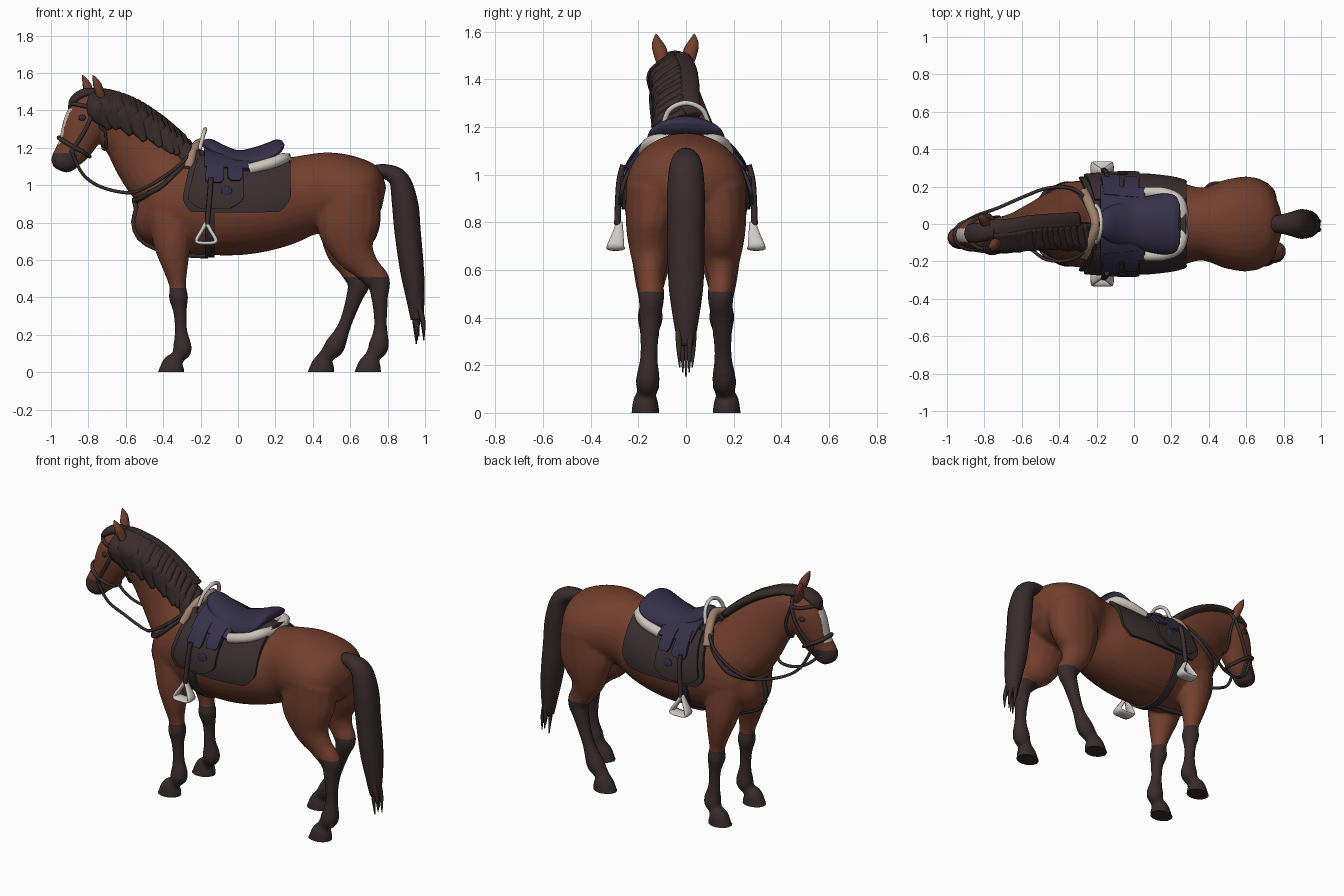
import bpy, math
from mathutils import Vector
from mathutils.bvhtree import BVHTree

old = bpy.data.objects.get("Cube")
if old:
    bpy.data.objects.remove(old)


def material(name, *rgb):
    m = bpy.data.materials.new(name)
    m.use_nodes = True
    m.diffuse_color = (*rgb, 1)
    bsdf = next(n for n in m.node_tree.nodes if n.type == 'BSDF_PRINCIPLED')
    bsdf.inputs["Base Color"].default_value = (*rgb, 1)
    return m


coat = material("bay coat", .168, .05, .027)
dark = material("dark hair", .04, .024, .024)
white = material("white marking", .6, .55, .5)
tack = material("dark leather", .041, .027, .029)
blue = material("blue leather", .035, .029, .064)
tan = material("tan fleece", .36, .23, .16)
metal = material("pale metal", .62, .59, .56)
Y = Vector((0, 1, 0))


def smooth_path(pts, n=5):
    """Catmull-Rom resampling of points with any number of components."""
    out = []
    for i in range(len(pts) - 1):
        p0, p1 = pts[max(i - 1, 0)], pts[i]
        p2, p3 = pts[i + 1], pts[min(i + 2, len(pts) - 1)]
        for k in range(n):
            t = k / n
            out.append([(2 * b + (c - a) * t + (2 * a - 5 * b + 4 * c - d) * t * t
                         + (3 * b - a - 3 * c + d) * t ** 3) / 2
                        for a, b, c, d in zip(p0, p1, p2, p3)])
    return out + [list(pts[-1])]


def make(name, verts, faces, mat):
    me = bpy.data.meshes.new(name)
    me.from_pydata(verts, [], faces)
    me.materials.append(mat)
    me.shade_smooth()
    ob = bpy.data.objects.new(name, me)
    bpy.context.collection.objects.link(ob)
    return ob


def tube(name, stations, mat, sides=16, droop=0):
    """Loft of ellipses; a station is x, y, z, in-plane radius, sideways radius."""
    st = smooth_path(stations)
    cs = [Vector(s[:3]) for s in st]
    verts, faces = [], []
    for i, s in enumerate(st):
        t = (cs[min(i + 1, len(cs) - 1)] - cs[max(i - 1, 0)]).normalized()
        av = Y.cross(t).normalized()
        bv = t.cross(av)
        for k in range(sides):
            g = math.tau * k / sides
            v = cs[i] + av * max(s[3], .002) * math.cos(g) + bv * max(s[4], .002) * math.sin(g)
            v.z -= droop * v.y ** 2
            verts.append(v)
    for i in range(len(st) - 1):
        for k in range(sides):
            j, q = i * sides, (k + 1) % sides
            faces.append((j + k, j + q, j + sides + q, j + sides + k))
    faces += [tuple(range(sides))[::-1], tuple(range(len(verts) - sides, len(verts)))]
    return make(name, verts, faces, mat)


def apply_all(ob):
    bpy.ops.object.select_all(action='DESELECT')
    ob.select_set(True)
    bpy.context.view_layer.objects.active = ob
    bpy.ops.object.convert(target='MESH')


# Horse: torso, neck, head and legs fused into one skin
parts = [
    tube("torso", [(-.535, 0, .88, .07, .08), (-.485, 0, .87, .18, .16), (-.4, 0, .88, .24, .215),
                   (-.25, 0, .9, .27, .235), (0, 0, .875, .25, .25), (.2, 0, .9, .235, .235),
                   (.36, 0, .945, .215, .195), (.5, 0, .96, .215, .24), (.64, 0, .955, .19, .245),
                   (.73, 0, .94, .145, .185), (.78, 0, .93, .06, .08)], coat, 32),
    tube("neck", [(-.25, 0, .93, .2, .2), (-.38, 0, 1.03, .2, .19), (-.48, -.005, 1.15, .19, .135),
                  (-.575, -.02, 1.265, .16, .1), (-.66, -.035, 1.34, .138, .085),
                  (-.74, -.045, 1.4, .1, .075), (-.8, -.045, 1.425, .06, .05)], coat, 24),
    tube("head", [(-.76, -.045, 1.475, .04, .05), (-.785, -.045, 1.415, .1, .085),
                  (-.82, -.05, 1.32, .117, .092), (-.87, -.06, 1.21, .096, .072),
                  (-.915, -.07, 1.15, .078, .06), (-.937, -.075, 1.11, .068, .06),
                  (-.95, -.078, 1.08, .038, .038)], coat, 24),
]
front_leg = [(-.36, .13, .85, .13, .09), (-.35, .14, .68, .1, .09), (-.335, .15, .56, .068, .066),
             (-.322, .15, .46, .045, .046), (-.318, .15, .4, .052, .054), (-.31, .155, .32, .036, .037),
             (-.305, .155, .22, .034, .034), (-.298, .16, .125, .052, .05), (-.322, .165, .08, .038, .041),
             (-.345, .17, .045, .06, .054), (-.36, .17, -.03, .077, .061)]
hind_leg = [(.6, .12, .95, .165, .135), (.59, .145, .78, .168, .108), (.62, .15, .65, .115, .08),
            (.685, .15, .56, .075, .057), (.748, .145, .485, .066, .054), (.757, .15, .4, .045, .046),
            (.762, .155, .25, .035, .036), (.752, .16, .14, .055, .05), (.72, .165, .085, .041, .041),
            (.705, .17, .045, .061, .054), (.69, .17, -.03, .077, .061)]
for side in (1, -1):
    parts.append(tube("foreleg", [(x, side * y, *r) for x, y, *r in front_leg], coat))
    # the left hind leg steps forward
    step = .25 if side > 0 else 0
    parts.append(tube("hind_leg", [(x - step * min(1, max(0, (.75 - z) / .65)), side * y, z, a, b)
                                   for x, y, z, a, b in hind_leg], coat))
horse = parts[0]
bpy.ops.object.select_all(action='DESELECT')
for p in parts:
    p.select_set(True)
bpy.context.view_layer.objects.active = horse
bpy.ops.object.join()
horse.name = "horse_body"
mod = horse.modifiers.new("skin", 'REMESH')
mod.mode, mod.voxel_size = 'VOXEL', .0095
mod = horse.modifiers.new("soften", 'SMOOTH')
mod.factor, mod.iterations = .5, 7
apply_all(horse)
me = horse.data
for v in me.vertices:
    v.co.z = max(v.co.z, 0)
me.materials.clear()
for m in (coat, dark, white):
    me.materials.append(m)
# Dark stockings and muzzle, white blaze
for f in me.polygons:
    x, y, z = f.center
    stocking = z < (.51 if x > 0 else .45)
    muzzle = x < -.86 and z < 1.17
    blaze = x < -.88 and 1.22 < z < 1.41 and abs(y + .06) < .035 and f.normal.x < -.5
    f.material_index = 1 if stocking or muzzle else 2 if blaze else 0
me.shade_smooth()
skin = BVHTree.FromPolygons([v.co for v in me.vertices], [p.vertices for p in me.polygons])


def snap(p, off):
    co, normal, _, _ = skin.find_nearest(Vector(p))
    return co + normal * off


def rope(name, pts, r, mat, snug=False, n=6):
    path = smooth_path(pts, n)
    if snug:
        path = [snap(p, r * .4) for p in path]
    cu = bpy.data.curves.new(name, 'CURVE')
    cu.dimensions, cu.bevel_depth, cu.bevel_resolution = '3D', r, 2
    cu.use_fill_caps = True
    sp = cu.splines.new('POLY')
    sp.points.add(len(path) - 1)
    for q, p in zip(sp.points, path):
        q.co = (*p, 1)
    cu.materials.append(mat)
    ob = bpy.data.objects.new(name, cu)
    bpy.context.collection.objects.link(ob)
    apply_all(ob)
    ob.data.shade_smooth()


def arch(name, half, r, mat, snug=False, c=0):
    """Rope through half a path and its mirror about y = c."""
    rope(name, [(x, c + y, z) for x, y, z in half]
         + [(x, c - y, z) for x, y, z in half[-2::-1]], r, mat, snug)


def drape(name, x0, x1, th0, th1, off, thick, mat, corner=0, lean=0):
    """Sheet laid round the barrel between two angles from the top."""
    nu, nv = 16, 40
    verts = []
    for j in range(nv + 1):
        th = th0 + (th1 - th0) * j / nv
        e = abs(2 * j / nv - 1) if th0 < 0 < th1 else j / nv
        cut = corner * max(0, (e - .8) / .2) ** 2
        a, b = x0 + cut - lean * e, x1 - cut
        d = Vector((0, math.sin(th), math.cos(th)))
        for i in range(nu + 1):
            c = Vector((a + (b - a) * i / nu, 0, .92))
            hit = skin.ray_cast(c + d, -d)[0]
            verts.append((hit or c + d * .25) + d * off)
    w = nu + 1
    ob = make(name, verts, [(j * w + i, j * w + i + 1, (j + 1) * w + i + 1, (j + 1) * w + i)
                            for j in range(nv) for i in range(nu)], mat)
    mod = ob.modifiers.new("thickness", 'SOLIDIFY')
    mod.thickness, mod.offset = thick, 0
    apply_all(ob)
    bpy.ops.object.shade_smooth_by_angle(angle=math.radians(40))


def ball(name, loc, scale, mat):
    bpy.ops.mesh.primitive_uv_sphere_add(segments=16, ring_count=10, radius=1, location=loc)
    ob = bpy.context.object
    ob.name, ob.scale = name, scale
    ob.data.materials.append(mat)
    bpy.ops.object.shade_smooth()


# Tail with loose strands
tube("tail", [(.7, 0, 1.07, .03, .035), (.78, 0, 1.075, .038, .05), (.86, 0, 1.03, .055, .07),
              (.893, 0, .9, .07, .08), (.907, 0, .75, .07, .078), (.93, 0, .55, .064, .074),
              (.948, 0, .4, .05, .055), (.957, 0, .28, .033, .033)], dark)
for i in range(5):
    o = (i - 2) / 2
    x = .962 + .025 * math.cos(i * 2)
    tube("tail_strand", [(.95, o * .03, .4, .02, .02), (x, o * .03, .28, .014, .013),
                         (x + .008, o * .026, .15 + .04 * abs(o), .003, .003)], dark, 6)

# Mane: broad crest and overlapping locks falling to the right side
crest = smooth_path([(-.77, -.045, 1.485), (-.67, -.04, 1.485), (-.55, -.02, 1.44),
                     (-.4, -.01, 1.36), (-.25, 0, 1.22)], 5)
tube("mane_crest", [(p[0], p[1] + .018, snap(p, 0).z, .026, .05) for p in crest[::3]], dark)
for i, p in enumerate(crest[1:]):
    p = Vector(p)
    length = .145 + .025 * math.sin(i * 2.3)
    drop = [(0, 0, 0, .034, .022), (0, -.1, -.35, .05, .026),
            (.1, -.11, -.75, .044, .022), (.3, -.12, -1.2, .012, .006)]
    tube("mane_lock", [(*snap(p + Vector((dx * length, dy, dz * length)), .012), a, b)
                       for dx, dy, dz, a, b in drop], dark, 10)
tube("forelock", [(-.75, -.045, 1.49, .025, .035), (-.82, -.045, 1.49, .028, .05),
                  (-.878, -.05, 1.45, .025, .048), (-.902, -.055, 1.4, .006, .012)], dark)

# Ears and eyes, the left ear further forward
for s in (1, -1):
    x = -.772 - .028 * s
    tube("ear", [(x + .02, -.045 + s * .05, 1.45, .022, .022), (x, -.045 + s * .062, 1.51, .025, .03),
                 (x - .014, -.045 + s * .075, 1.55, .019, .024),
                 (x - .032, -.045 + s * .08, 1.588, .003, .004)], coat, 12)
    ball("eye", snap((-.835, -.05 + s * .1, 1.362), -.004), (.022, .012, .017), dark)

# Bridle
HEAD = -.055
arch("headpiece", [(-.885, .085, 1.19), (-.83, .1, 1.27), (-.785, .1, 1.36), (-.755, .08, 1.45),
                   (-.745, 0, 1.52)], .011, tack, True, HEAD)
arch("noseband_front", [(-.83, .06, 1.18), (-.89, .09, 1.21), (-.96, 0, 1.255)], .012, tack, True, HEAD)
arch("noseband_back", [(-.86, .085, 1.195), (-.82, .06, 1.17), (-.8, 0, 1.16)], .01, tack, True, HEAD)
arch("browband", [(-.765, .09, 1.42), (-.83, .09, 1.43), (-.9, 0, 1.44)], .011, tack, True, HEAD)
arch("throatlatch", [(-.755, .09, 1.42), (-.72, .09, 1.3), (-.71, 0, 1.19)], .008, tack, True, HEAD)

# Reins, bit rings and breastplate
for s in (1, -1):
    rope("rein", [(-.89, HEAD + s * .075, 1.18), (-.83, s * .08 - .03, 1.06), (-.73, s * .085, .99),
                  (-.58, s * .135 + .015, .96), (-.47, s * .19, 1), (-.36, s * .195, 1.07),
                  (-.28, s * .16, 1.14), (-.22, s * .07, 1.21)], .009, tack)
    ball("bit_ring", snap((-.885, HEAD + s * .09, 1.18), .002), (.015, .007, .015), tack)
arch("breast_collar", [(-.22, .08, 1.2), (-.3, .17, 1.1), (-.42, .2, .99), (-.52, .1, .93),
                       (-.57, 0, .91)], .013, tack, True)
rope("breast_strap", [(-.57, 0, .9), (-.5, 0, .7), (-.35, 0, .63), (-.16, 0, .62)], .014, tack, True)

# Saddle pad, flaps, girth
drape("saddle_pad", -.22, .28, -1.82, 1.82, .012, .02, tack, .06, .09)
drape("girth", -.175, -.125, 1.7, math.tau - 1.7, .006, .016, tack)
drape("saddle_skirt", -.18, .06, -.85, .85, .034, .02, blue)
for s in (1, -1):
    drape("saddle_flap", -.21, .03, s * .5, s * 1.74, .028, .016, tack, .08, .07)
    drape("front_panel", -.16, -.075, s * .6, s * 1.22, .04, .016, blue, .015, .02)
    drape("rear_panel", -.055, .025, s * .6, s * 1.17, .04, .016, blue, .015)
    ball("flap_disc", snap((-.06, s * .3, .975), .034), (.03, .01, .03), blue)
    # stirrup leather and iron
    rope("stirrup_leather", [(-.145, s * .262, 1.04), (-.15, s * .28, .96), (-.165, s * .288, .79)], .014, tack)
    iron = [(-.17, .28, .8, .011, .014), (-.195, .285, .755, .011, .024), (-.222, .295, .7, .011, .038),
            (-.17, .295, .69, .011, .04), (-.118, .295, .7, .011, .038), (-.145, .285, .755, .011, .024),
            (-.17, .28, .8, .011, .014)]
    tube("stirrup", [(x, s * y, *r) for x, y, *r in iron], metal, 10)

# Seat, fleece rolls and grab handle
tube("seat", [(-.19, 0, 1.225, .015, .04), (-.155, 0, 1.215, .035, .08), (-.09, 0, 1.175, .042, .11),
              (0, 0, 1.145, .042, .13), (.1, 0, 1.16, .045, .155), (.17, 0, 1.187, .042, .163),
              (.22, 0, 1.215, .034, .15), (.243, 0, 1.228, .012, .11)], blue, 24, 1.4)
arch("fleece_back", [(.06, .168, 1.085), (.17, .162, 1.115), (.245, .115, 1.142), (.262, 0, 1.13)], .031, white)
arch("fleece_front", [(-.265, .17, 1.09), (-.24, .11, 1.18), (-.205, 0, 1.225)], .026, tan)
arch("grab_handle", [(-.205, .1, 1.19), (-.185, .07, 1.27), (-.175, 0, 1.3)], .011, metal)
